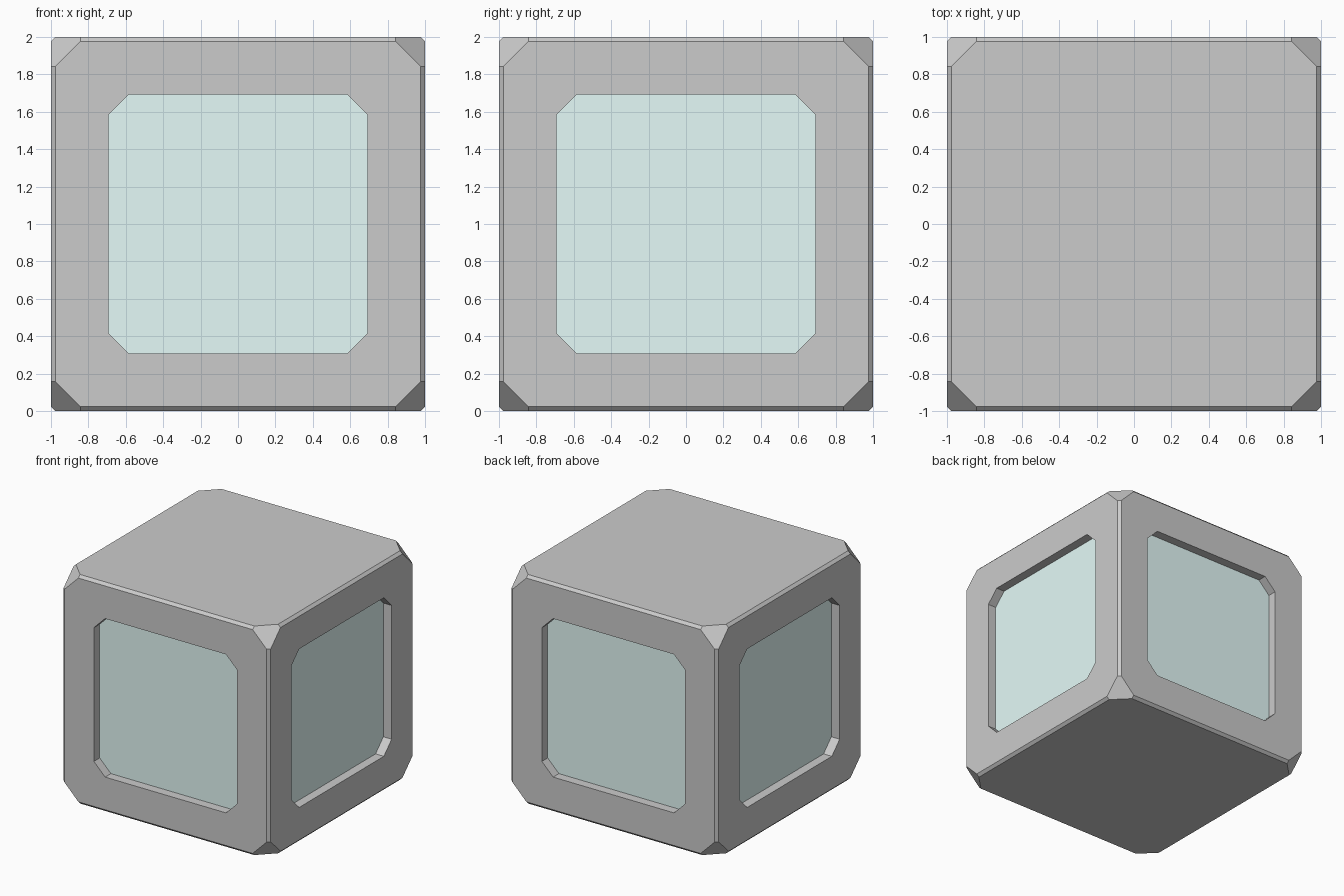
import bpy, bmesh, math
from itertools import permutations, product
from mathutils import Matrix, Vector

if "Cube" in bpy.data.objects:
    bpy.data.objects.remove(bpy.data.objects["Cube"])


def make_object(name, bm):
    bmesh.ops.recalc_face_normals(bm, faces=bm.faces)
    mesh = bpy.data.meshes.new(name)
    bm.to_mesh(mesh)
    bm.free()
    ob = bpy.data.objects.new(name, mesh)
    bpy.context.collection.objects.link(ob)
    return ob


def add_panel(bm, half, cut, y0, y1, turn):
    """Eight-sided slab between y0 and y1, turned about z."""
    rot = Matrix.Rotation(turn, 4, 'Z')
    c = half - cut
    outline = [(half, -c), (half, c), (c, half), (-c, half),
               (-half, c), (-half, -c), (-c, -half), (c, -half)]
    front, back = [[bm.verts.new(rot @ Vector((x, y, z + 1))) for x, z in outline]
                   for y in (y0, y1)]
    bm.faces.new(front)
    bm.faces.new(back[::-1])
    for i in range(8):
        j = (i + 1) % 8
        bm.faces.new((front[i], back[i], back[j], front[j]))


turns = [i * math.pi / 2 for i in range(4)]

# Body: cube with narrow bevelled edges and cut corners
bm = bmesh.new()
for p in permutations((1.0, 0.977, 0.842)):
    for s in product((-1, 1), repeat=3):
        bm.verts.new((p[0] * s[0], p[1] * s[1], p[2] * s[2] + 1))
bmesh.ops.convex_hull(bm, input=bm.verts)
bmesh.ops.dissolve_limit(bm, angle_limit=math.radians(1),
                         verts=bm.verts, edges=bm.edges)
body = make_object("body", bm)

# Window recesses on the four upright sides
bm = bmesh.new()
for t in turns:
    add_panel(bm, 0.692, 0.108, -1.1, -0.9, t)
cutter = make_object("window_cutter", bm)
cutter.hide_render = True
cutter.hide_viewport = True
cutter.display_type = 'WIRE'
cut = body.modifiers.new("window_recesses", 'BOOLEAN')
cut.operation = 'DIFFERENCE'
cut.solver = 'EXACT'
cut.object = cutter

# Glass panes, edges sunk into the frame
glass = bpy.data.materials.new("pale_glass")
glass.diffuse_color = (0.78, 0.96, 0.94, 1)
glass.use_nodes = True
glass.node_tree.nodes["Principled BSDF"].inputs["Base Color"].default_value = glass.diffuse_color
for name, t in zip(("front", "right", "back", "left"), turns):
    bm = bmesh.new()
    add_panel(bm, 0.70, 0.108, -0.92, -0.88, t)
    pane = make_object(name + "_window", bm)
    pane.data.materials.append(glass)
